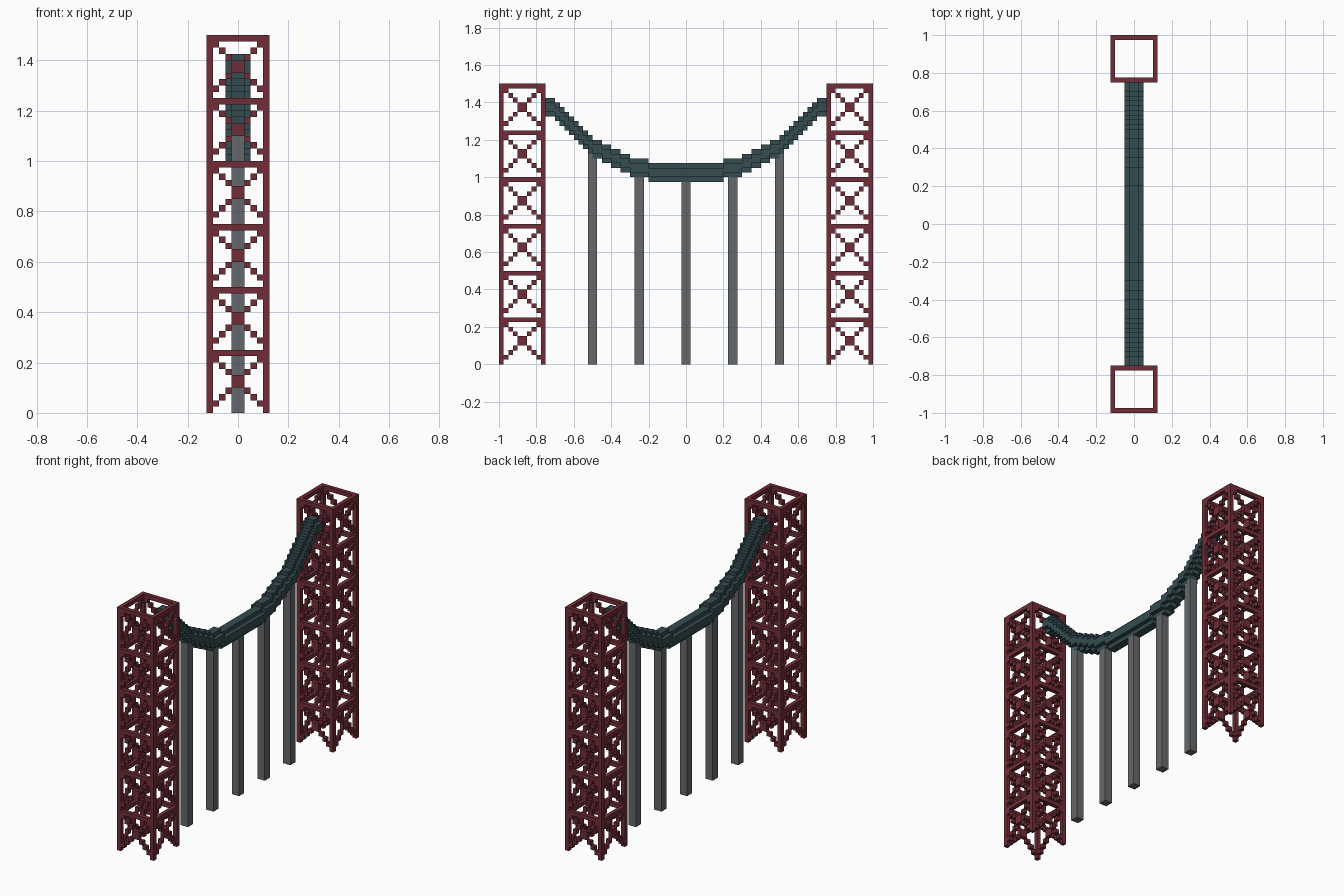
import bpy
import bmesh
from mathutils import Matrix, Vector

if "Cube" in bpy.data.objects:
    bpy.data.objects.remove(bpy.data.objects["Cube"], do_unlink=True)

U = 0.025            # size of one block
TOWER_W = 10         # tower width in blocks
LEVELS = 6           # storeys per tower, each ten blocks high
TOWER_Y = 35         # distance of tower centre from the middle, in blocks


def material(name, rgb):
    m = bpy.data.materials.new(name)
    m.use_nodes = True
    col = (*rgb, 1.0)
    m.diffuse_color = col
    bsdf = m.node_tree.nodes["Principled BSDF"]
    bsdf.inputs["Base Color"].default_value = col
    bsdf.inputs["Roughness"].default_value = 0.8
    return m


RED = material("dark_red", (0.165, 0.027, 0.038))
TEAL = material("dark_teal", (0.035, 0.072, 0.082))
GREY = material("stone_grey", (0.130, 0.138, 0.145))


def build(name, boxes, mat):
    """Make one object from boxes given as (low corner, high corner) in blocks."""
    bm = bmesh.new()
    for lo, hi in boxes:
        lo, hi = Vector(lo) * U, Vector(hi) * U
        place = Matrix.Translation((lo + hi) / 2) @ Matrix.Diagonal((*(hi - lo), 1))
        bmesh.ops.create_cube(bm, size=1, matrix=place)
    mesh = bpy.data.meshes.new(name)
    bm.to_mesh(mesh)
    bm.free()
    mesh.materials.append(mat)
    ob = bpy.data.objects.new(name, mesh)
    bpy.context.collection.objects.link(ob)
    return ob


# Lattice towers: posts, storey rings and stepped cross braces
def tower(side, cy):
    h = TOWER_W // 2
    walls = (-h, h - 1)
    top = LEVELS * 10
    posts = [((x, cy + y, 0), (x + 1, cy + y + 1, top)) for x in walls for y in walls]
    rings, braces = [], []
    for level in range(LEVELS):
        z = level * 10
        for w in walls:
            rings.append(((1 - h, cy + w, z + 9), (h - 1, cy + w + 1, z + 10)))
            rings.append(((w, cy + 1 - h, z + 9), (w + 1, cy + h - 1, z + 10)))
            for i in range(1, 9):
                for a in (i - h, 9 - i - h):
                    braces.append(((a, cy + w, z + i), (a + 1, cy + w + 1, z + i + 1)))
                    braces.append(((w, cy + a, z + i), (w + 1, cy + a + 1, z + i + 1)))
    build(side + "_tower_posts", posts, RED)
    build(side + "_tower_rings", rings, RED)
    build(side + "_tower_braces", braces, RED)


tower("front", -TOWER_Y)
tower("back", TOWER_Y)

# Sagging span: stepped runs with a rounded cross-section
starts = [0, 8, 12, 14, 16, 18] + list(range(20, 29))
ends = starts[1:] + [30]
BASE = 39
span = []
for rise, (a, b) in enumerate(zip(starts, ends)):
    z = BASE + rise
    runs = [(-b, b)] if rise == 0 else [(a, b), (-b, -a)]
    for y0, y1 in runs:
        span.append(((-1, y0, z), (1, y1, z + 4)))
        for x in (-2, 1):
            span.append(((x, y0, z + 1), (x + 1, y1, z + 3)))
build("hanging_span", span, TEAL)

# Pillars under the span
for n, (y, top) in enumerate([(-20, 45), (-10, 40), (0, 39), (10, 40), (20, 45)], 1):
    build("support_pillar_%d" % n, [((-1, y - 1, 0), (1, y + 1, top))], GREY)
